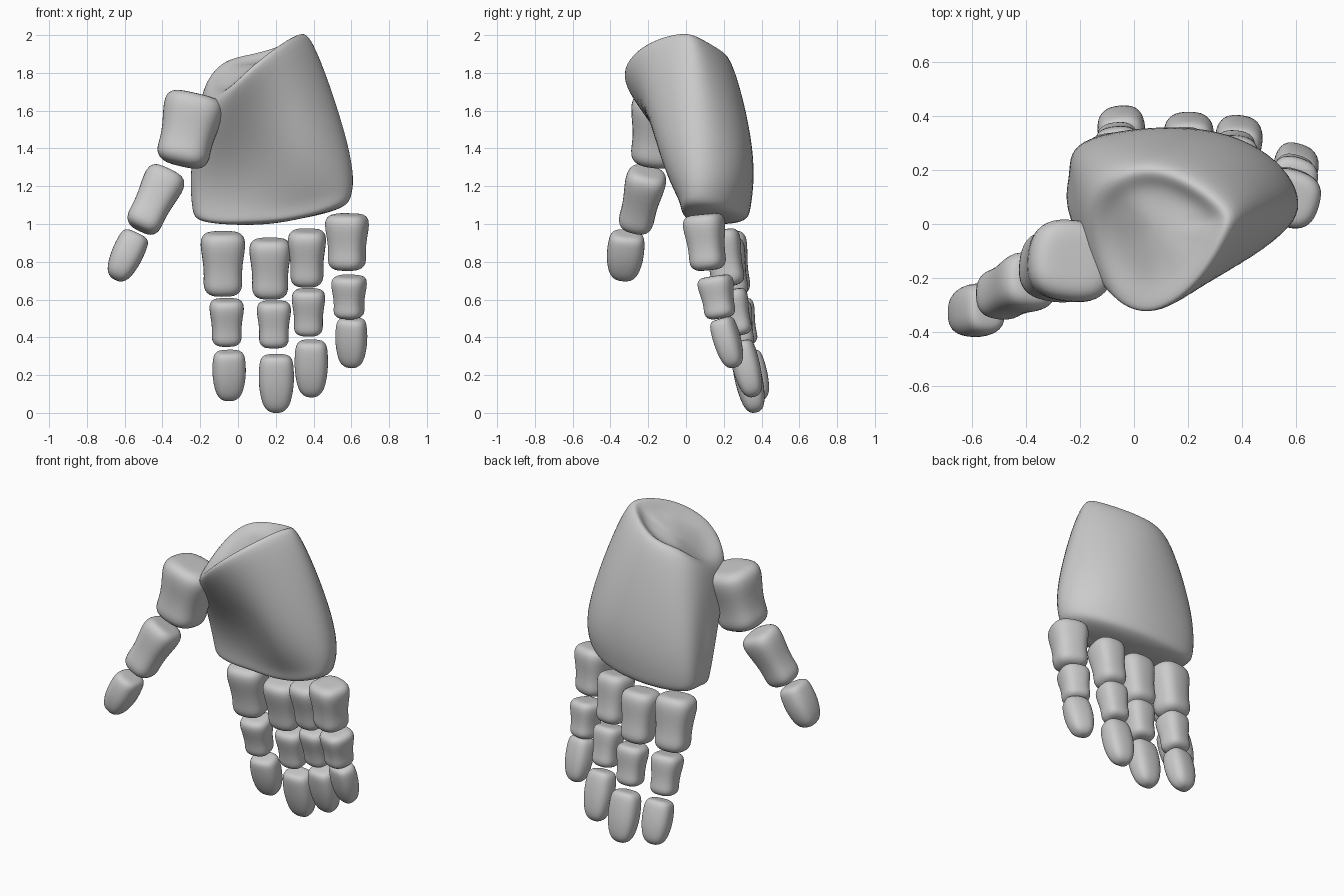
import bpy, bmesh, math
from mathutils import Vector

if "Cube" in bpy.data.objects:
    bpy.data.objects.remove(bpy.data.objects["Cube"])


def make_object(name, rings, cap_start=None, cap_end=None, levels=1):
    """Skin a stack of equal rings (plus optional pole points) and smooth it."""
    bm = bmesh.new()
    rows = [[bm.verts.new(p) for p in r] for r in rings]
    n = len(rows[0])
    for a, b in zip(rows, rows[1:]):
        for i in range(n):
            j = (i + 1) % n
            bm.faces.new((a[i], a[j], b[j], b[i]))
    for row, pole in ((rows[0], cap_start), (rows[-1], cap_end)):
        if pole is None:
            bm.faces.new(row)
        else:
            c = bm.verts.new(pole)
            for i in range(n):
                bm.faces.new((row[i], row[(i + 1) % n], c))
    bmesh.ops.recalc_face_normals(bm, faces=bm.faces)
    for f in bm.faces:
        f.smooth = True
    me = bpy.data.meshes.new(name)
    bm.to_mesh(me)
    bm.free()
    ob = bpy.data.objects.new(name, me)
    bpy.context.collection.objects.link(ob)
    mod = ob.modifiers.new("smooth", 'SUBSURF')
    mod.levels = mod.render_levels = levels
    return ob


def fit_surface(ob, rounds=4):
    """Push the cage out until the smoothed surface meets the given points."""
    target = [v.co.copy() for v in ob.data.vertices]
    for _ in range(rounds):
        bpy.context.view_layer.update()
        ev = ob.evaluated_get(bpy.context.evaluated_depsgraph_get())
        now = [ev.data.vertices[i].co.copy() for i in range(len(target))]
        for v, t, c in zip(ob.data.vertices, target, now):
            v.co += (t - c) * 0.7
        ob.data.update()


# Radius profiles along a bone: (position, scale)
BONE = [(0, .5), (.01, .75), (.06, .92), (.14, 1), (.28, .98), (.5, .87),
        (.7, .84), (.82, .87), (.92, .81), (.98, .62), (1, .4)]
TIP = [(0, .45), (.01, .7), (.06, .88), (.15, .96), (.35, 1), (.55, .98),
       (.75, .87), (.88, .73), (.96, .52), (1, .24)]


def segment(name, p0, p1, w, d, profile, yaw=0):
    """Rounded-box bone from p0 to p1 with width w and depth d."""
    p0, p1 = Vector(p0), Vector(p1)
    axis = (p1 - p0).normalized()
    side = Vector((math.cos(yaw), math.sin(yaw), 0))
    side = (side - axis * side.dot(axis)).normalized()
    front = axis.cross(side)
    rings = []
    for t, s in profile:
        ring = []
        for i in range(20):
            a = 2 * math.pi * i / 20
            c, q = math.cos(a), math.sin(a)
            u = math.copysign(abs(c) ** .75, c) * w / 2 * s
            v = math.copysign(abs(q) ** .75, q) * d / 2 * s
            ring.append(p0.lerp(p1, t) + side * u + front * v)
        rings.append(ring)
    return make_object(name, rings, p0, p1)


# Four fingers: yaw, then (x, y0, z0, y1, z1, width, depth) for each bone
fingers = {
    "index": (.1, [(-.08, .205, .955, .255, .62, .24, .22),
                   (-.06, .265, .60, .31, .355, .185, .18),
                   (-.047, .325, .325, .395, .065, .18, .15)]),
    "middle": (0, [(.17, .20, .92, .25, .605, .225, .21),
                   (.19, .26, .59, .295, .345, .185, .17),
                   (.203, .305, .305, .37, .002, .19, .15)]),
    "ring": (-.1, [(.365, .175, .967, .23, .67, .205, .21),
                   (.373, .235, .652, .285, .41, .18, .17),
                   (.388, .285, .38, .36, .085, .18, .15)]),
    "little": (-.3, [(.577, .09, 1.052, .12, .755, .23, .22),
                     (.588, .15, .725, .185, .50, .185, .19),
                     (.6, .185, .50, .26, .24, .17, .14)]),
}
for finger, (yaw, bones) in fingers.items():
    for part, (x, y0, z0, y1, z1, w, d) in zip(("base", "middle", "tip"), bones):
        segment(f"{finger}_finger_{part}", (x, y0, z0), (x, y1, z1), w, d,
                TIP if part == "tip" else BONE, yaw)

# Thumb
segment("thumb_base", (-.215, -.13, 1.685), (-.305, -.165, 1.31), .33, .31, BONE, -.1)
segment("thumb_middle", (-.365, -.2, 1.28), (-.52, -.275, .97), .225, .22, BONE)
segment("thumb_tip", (-.535, -.31, .95), (-.65, -.335, .705), .17, .2, TIP)

# Palm: eight columns of points running round the hand, bottom / middle / rim
bottom = [(-.21, .065, 1.09), (.05, .03, 1.09), (.35, -.03, 1.12), (.575, .005, 1.17),
          (.55, .19, 1.16), (.25, .335, 1.12), (-.16, .31, 1.1), (-.23, .19, 1.1)]
middle = [(-.22, -.01, 1.33), (.08, -.07, 1.36), (.35, -.16, 1.4), (.575, .01, 1.42),
          (.51, .21, 1.42), (.25, .345, 1.42), (-.16, .305, 1.38), (-.225, .15, 1.35)]
rim = [(-.12, -.22, 1.64), (.05, -.33, 1.77), (.25, -.22, 1.91), (.37, -.03, 1.97),
       (.36, .09, 1.95), (.13, .23, 1.87), (-.09, .2, 1.82), (-.19, .04, 1.69)]


def inset(ring, k, dz):
    c = sum((Vector(p) for p in ring), Vector()) / len(ring)
    return [c + (Vector(p) - c) * k + Vector((0, 0, dz)) for p in ring]


palm = make_object("palm", [inset(bottom, .84, -.085), bottom, middle, rim,
                            inset(rim, .65, .015)],
                   (.15, .16, 1.0), (.08, -.02, 1.845), levels=3)
fit_surface(palm)
